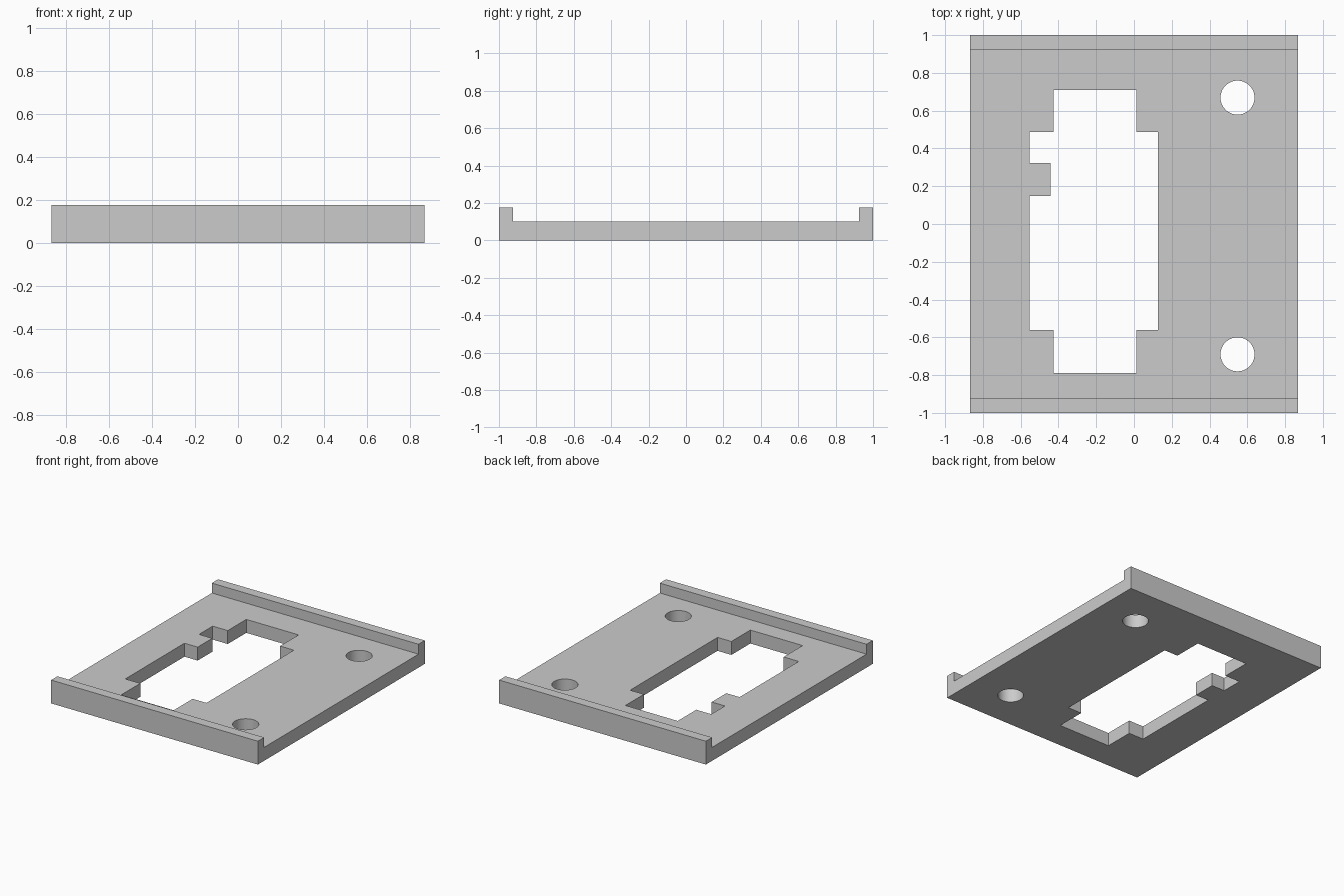
import bpy
import bmesh
from mathutils import Vector

cube = bpy.data.objects.get("Cube")
if cube:
    bpy.data.objects.remove(cube, do_unlink=True)

HALF_X, HEIGHT, FLOOR, RAIL = 0.867, 0.177, 0.102, 0.925

grey = bpy.data.materials.new("light grey")
grey.use_nodes = True
colour = (0.6, 0.6, 0.6, 1)
grey.diffuse_color = colour
grey.node_tree.nodes["Principled BSDF"].inputs["Base Color"].default_value = colour


def add_object(name, bm):
    bmesh.ops.recalc_face_normals(bm, faces=bm.faces)
    mesh = bpy.data.meshes.new(name)
    bm.to_mesh(mesh)
    bm.free()
    mesh.materials.append(grey)
    obj = bpy.data.objects.new(name, mesh)
    bpy.context.collection.objects.link(obj)
    return obj


def prism(name, points, direction):
    """Extrude a flat outline into a solid."""
    bm = bmesh.new()
    face = bm.faces.new([bm.verts.new(p) for p in points])
    grown = bmesh.ops.extrude_face_region(bm, geom=[face], use_keep_orig=True)
    verts = [g for g in grown["geom"] if isinstance(g, bmesh.types.BMVert)]
    bmesh.ops.translate(bm, verts=verts, vec=Vector(direction))
    return add_object(name, bm)


# Plate with a raised rail along the front and back edges
side = [(-1, 0), (1, 0), (1, HEIGHT), (RAIL, HEIGHT), (RAIL, FLOOR),
        (-RAIL, FLOOR), (-RAIL, HEIGHT), (-1, HEIGHT)]
plate = prism("mounting_plate", [(-HALF_X, y, z) for y, z in side], (2 * HALF_X, 0, 0))

# Stepped window with a small tab on the right side
window = [(-0.427, 0.709), (0.012, 0.709), (0.012, 0.487), (0.128, 0.487),
          (0.128, -0.561), (0.012, -0.561), (0.012, -0.788), (-0.427, -0.788),
          (-0.427, -0.561), (-0.553, -0.561), (-0.553, 0.148), (-0.442, 0.148),
          (-0.442, 0.323), (-0.553, 0.323), (-0.553, 0.487), (-0.427, 0.487)]
cutters = [prism("window_cutter", [(x, y, -0.1) for x, y in window], (0, 0, 0.4))]

# Two round screw holes
for name, y in (("back_hole_cutter", 0.669), ("front_hole_cutter", -0.69)):
    bm = bmesh.new()
    bmesh.ops.create_cone(bm, cap_ends=True, segments=48, radius1=0.09, radius2=0.09, depth=0.6)
    bmesh.ops.translate(bm, verts=bm.verts, vec=Vector((0.548, y, 0)))
    cutters.append(add_object(name, bm))

for cutter in cutters:
    cutter.hide_render = True
    cutter.hide_viewport = True
    cutter.display_type = "WIRE"
    cut = plate.modifiers.new(cutter.name, "BOOLEAN")
    cut.operation = "DIFFERENCE"
    cut.solver = "EXACT"
    cut.object = cutter

# Smooth hole walls, crisp edges elsewhere
bpy.ops.object.select_all(action="DESELECT")
plate.select_set(True)
bpy.context.view_layer.objects.active = plate
for cut in list(plate.modifiers):
    bpy.ops.object.modifier_apply(modifier=cut.name)
for cutter in cutters:
    bpy.data.objects.remove(cutter, do_unlink=True)
bpy.ops.object.shade_smooth_by_angle()
